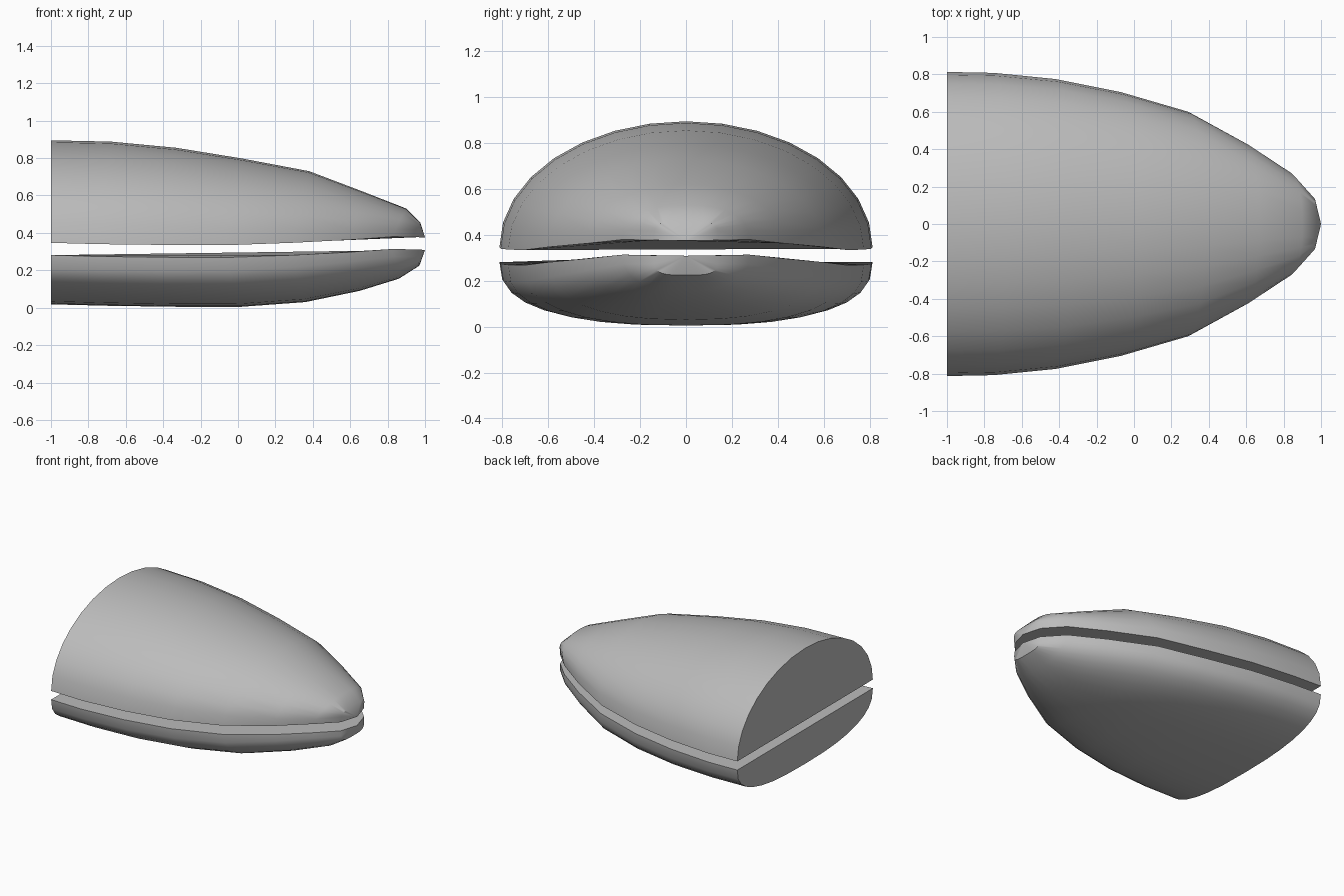
import bpy, bmesh
from math import sin, cos, pi, radians

cube = bpy.data.objects.get("Cube")
if cube:
    bpy.data.objects.remove(cube)

grey = bpy.data.materials.new("plain_grey")
grey.use_nodes = True
colour = (0.5, 0.5, 0.5, 1)
grey.diffuse_color = colour
grey.node_tree.nodes["Principled BSDF"].inputs["Base Color"].default_value = colour

# Rim outline shared by both halves: x, half width, rim height
RIM = [(-1, .813, .347), (-.75, .808, .34), (-.42, .775, .336), (-.07, .705, .334),
       (.29, .6, .347), (.6, .43, .363), (.83, .275, .38), (.96, .14, .377)]
TIP = (1, 0, .375)
GAP = .066

# Centre line of each half: x, height, roundness exponent of the section
CROWN = [(-1, .895, 2), (-.68, .888, 2), (-.33, .855, 2), (.02, .798, 2),
         (.38, .73, 2), (.67, .62, 2.1), (.9, .53, 2.4), (.975, .455, 5)]
KEEL = [(-1, .018, 2.6), (-.68, .01, 2.6), (-.33, .005, 2.6), (.02, .005, 2.5),
        (.36, .03, 2.4), (.65, .09, 2.3), (.86, .155, 2.4), (.97, .225, 4)]


def half_shell(name, centre, drop, steps=16):
    """Loft curved sections from the flat back to the tip, then cap them."""
    bm = bmesh.new()
    rings = []
    for (xe, w, zr), (xc, zc, n) in zip(RIM, centre):
        ring = []
        for k in range(steps + 1):
            t = pi * k / steps
            c, s = cos(t), max(sin(t), 0) if 0 < k < steps else 0
            y = w * abs(c) ** (2 / n) * (1 if c > 0 else -1)
            z = zr - drop + (zc - zr + drop) * s ** (2 / n)
            ring.append(bm.verts.new((xe + (xc - xe) * s, y, z)))
        rings.append(ring)
    tip = bm.verts.new((TIP[0], TIP[1], TIP[2] - drop))
    for a, b in zip(rings, rings[1:]):
        for k in range(steps):
            bm.faces.new((a[k], a[k + 1], b[k + 1], b[k]))
    for k in range(steps):
        bm.faces.new((rings[-1][k], rings[-1][k + 1], tip))
    # Flat back and flat inner face
    bm.faces.new(rings[0])
    bm.faces.new([r[0] for r in rings] + [tip] + [r[-1] for r in reversed(rings)])
    bmesh.ops.recalc_face_normals(bm, faces=bm.faces)
    mesh = bpy.data.meshes.new(name)
    bm.to_mesh(mesh)
    bm.free()
    mesh.materials.append(grey)
    obj = bpy.data.objects.new(name, mesh)
    bpy.context.collection.objects.link(obj)
    bpy.ops.object.select_all(action='DESELECT')
    obj.select_set(True)
    bpy.context.view_layer.objects.active = obj
    bpy.ops.object.shade_smooth_by_angle(angle=radians(35))
    return obj


half_shell("upper_half", CROWN, 0)
half_shell("lower_half", KEEL, GAP)
